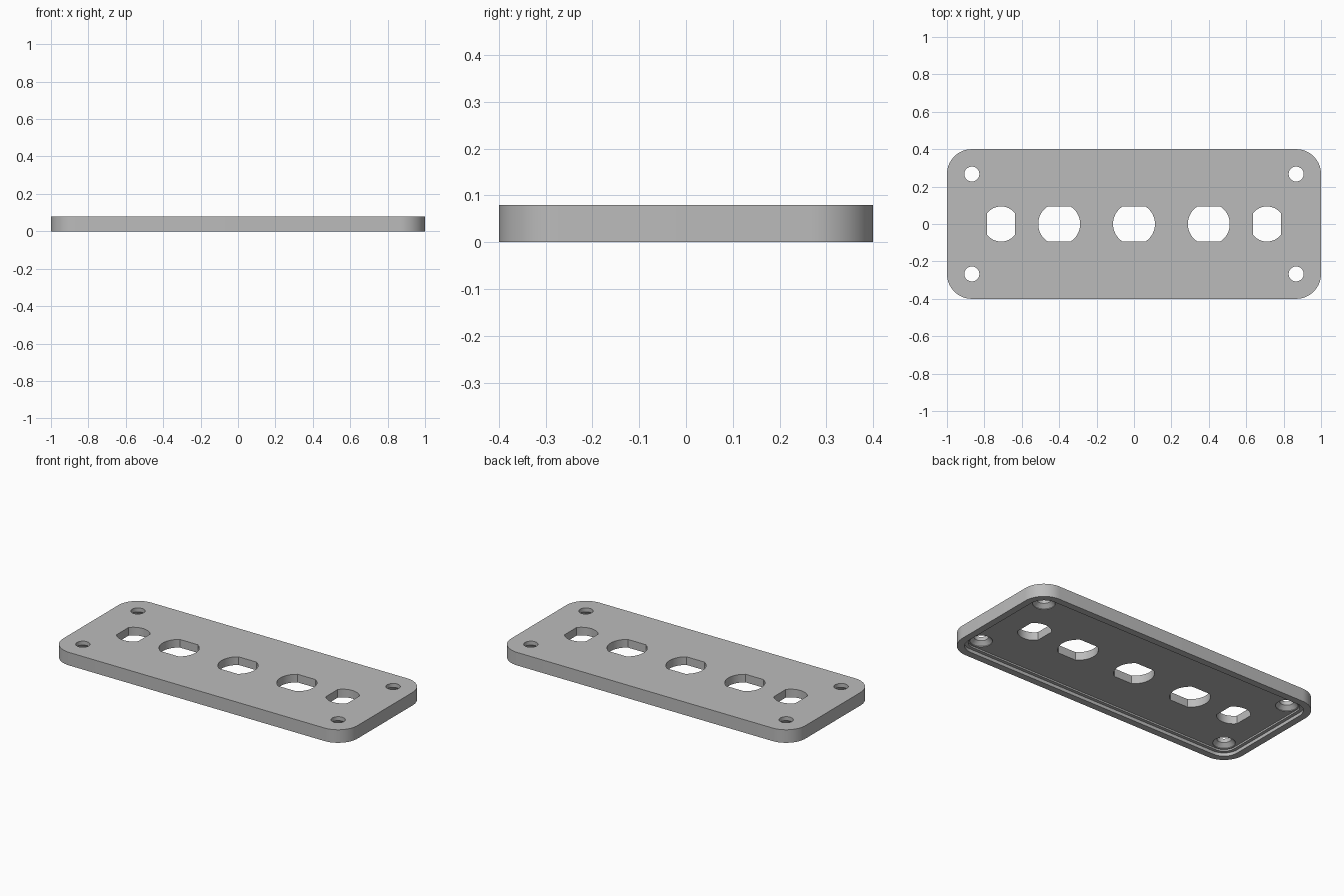
import bpy, bmesh, math

cube = bpy.data.objects.get("Cube")
if cube:
    bpy.data.objects.remove(cube, do_unlink=True)

HEIGHT = 0.08
FLOOR = 0.03       # recess depth under the panel
LEDGE = 0.02       # depth of the outer step of the recess

grey = bpy.data.materials.new("plain_grey")
grey.use_nodes = True
grey.diffuse_color = (0.5, 0.5, 0.5, 1)
grey.node_tree.nodes["Principled BSDF"].inputs["Base Color"].default_value = (0.5, 0.5, 0.5, 1)


def loft(name, sections):
    """Closed solid through stacked outlines, given as (points, z)."""
    bm = bmesh.new()
    rings = [[bm.verts.new((x, y, z)) for x, y in pts] for pts, z in sections]
    n = len(rings[0])
    for low, high in zip(rings, rings[1:]):
        for i in range(n):
            j = (i + 1) % n
            bm.faces.new((low[i], low[j], high[j], high[i]))
    bm.faces.new(rings[0][::-1])
    bm.faces.new(rings[-1])
    mesh = bpy.data.meshes.new(name)
    bm.to_mesh(mesh)
    bm.free()
    mesh.materials.append(grey)
    obj = bpy.data.objects.new(name, mesh)
    bpy.context.collection.objects.link(obj)
    return obj


def rounded_rect(hx, hy, r, steps=16):
    pts = []
    for q, (sx, sy) in enumerate(((1, 1), (-1, 1), (-1, -1), (1, -1))):
        for i in range(steps + 1):
            a = (q + i / steps) * math.pi / 2
            pts.append((sx * (hx - r) + r * math.cos(a), sy * (hy - r) + r * math.sin(a)))
    return pts


def circle(cx, cy, r, n=48):
    return [(cx + r * math.cos(math.tau * i / n), cy + r * math.sin(math.tau * i / n)) for i in range(n)]


def flatted_circle(cx, r, flat, along_x, n=16):
    """Circle with two opposite flats; along_x puts the flats at +x and -x."""
    start = math.acos(flat / r)
    end = math.pi - start
    pts = []
    for half in (0, math.pi):
        for i in range(n + 1):
            a = half + start + (end - start) * i / n
            if not along_x:
                a = half - math.pi / 2 + math.asin(flat / r) * (2 * i / n - 1) + math.pi / 2
            pts.append((cx + r * math.cos(a), r * math.sin(a)))
    return pts


# Panel body
panel = loft("mounting_panel", [(rounded_rect(1, 0.4, 0.133), 0),
                                (rounded_rect(1, 0.4, 0.133), HEIGHT)])

# Stepped recess on the underside
cutters = []
for inset, depth in ((0.042, LEDGE), (0.062, FLOOR)):
    outline = rounded_rect(1 - inset, 0.4 - inset, 0.133 - inset)
    cutters.append(loft("recess_cutter", [(outline, -0.05), (outline, depth)]))

# Connector openings: three wide ones and two narrow end ones
openings = [flatted_circle(x, 0.112, 0.094, False) for x in (-0.4, 0, 0.4)]
openings += [flatted_circle(x, 0.094, 0.074, True) for x in (-0.711, 0.711)]
for outline in openings:
    cutters.append(loft("opening_cutter", [(outline, -0.05), (outline, 0.15)]))

# Corner screw holes, countersunk from below
for sx in (-1, 1):
    for sy in (-1, 1):
        profile = ((0.062, -0.05), (0.062, FLOOR + 0.004), (0.04, FLOOR + 0.026), (0.04, 0.15))
        cutters.append(loft("screw_cutter", [(circle(sx * 0.867, sy * 0.267, r), z) for r, z in profile]))

# Cut everything out of the panel
for cutter in cutters:
    mod = panel.modifiers.new("cut", 'BOOLEAN')
    mod.operation = 'DIFFERENCE'
    mod.solver = 'EXACT'
    mod.object = cutter
bpy.context.view_layer.update()
result = bpy.data.meshes.new_from_object(panel.evaluated_get(bpy.context.evaluated_depsgraph_get()))
panel.modifiers.clear()
panel.data = result
for cutter in cutters:
    bpy.data.objects.remove(cutter, do_unlink=True)

# Smooth rounded walls, sharp edges kept
bpy.ops.object.select_all(action='DESELECT')
panel.select_set(True)
bpy.context.view_layer.objects.active = panel
bpy.ops.object.shade_smooth_by_angle(angle=math.radians(25))
